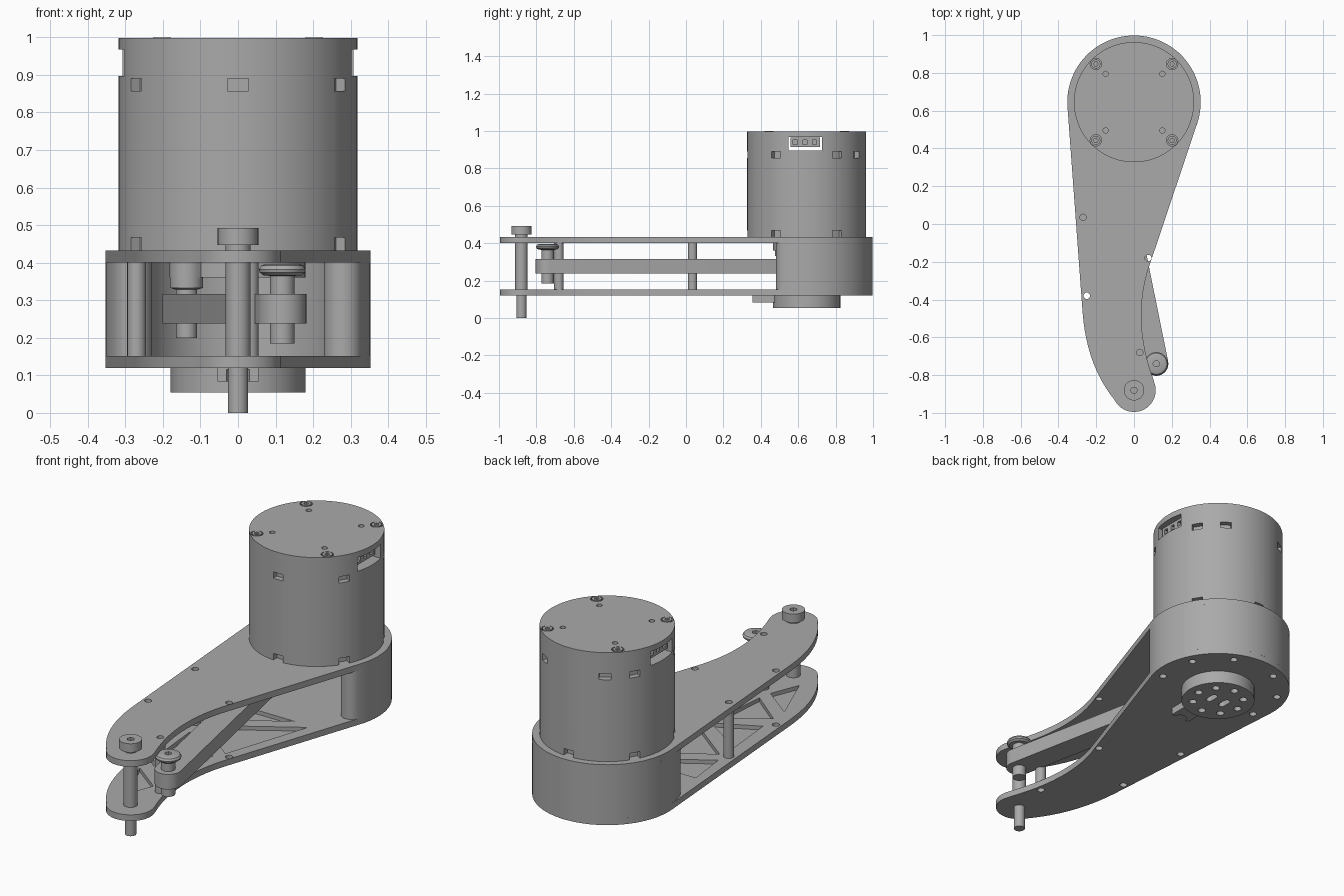
import bpy, bmesh
from math import sin, cos, radians, pi, atan2
from mathutils import Matrix, Vector

if "Cube" in bpy.data.objects:
    bpy.data.objects.remove(bpy.data.objects["Cube"])

grey = bpy.data.materials.new("plain grey")
grey.use_nodes = True
GREY = (0.4, 0.4, 0.4, 1)
grey.diffuse_color = GREY
grey.node_tree.nodes["Principled BSDF"].inputs["Base Color"].default_value = GREY

AXIS_Y = 0.645            # motor axis
MOTOR_R = 0.318
PIN = (0.118, -0.74)      # free end of the link
CRANK = (-0.137, 0.52)    # driven end of the link
TIP = (0, -0.88)


def arc(c, r, a0, a1, n):
    steps = [radians(a0 + (a1 - a0) * i / n) for i in range(n + 1)]
    return [(c[0] + r * cos(a), c[1] + r * sin(a)) for a in steps]


def circle(c, r, n=32):
    return arc(c, r, 0, 360, n)[:-1]


def bezier(a, b, c, n=12):
    a, b, c = Vector(a), Vector(b), Vector(c)
    ts = [i / n for i in range(n + 1)]
    return [tuple(a * (1 - t) ** 2 + b * 2 * t * (1 - t) + c * t * t) for t in ts]


def capsule(a, b, r):
    d = atan2(b[1] - a[1], b[0] - a[0]) * 180 / pi
    return arc(b, r, d - 90, d + 90, 16) + arc(a, r, d + 90, d + 270, 16)


def add_prism(bm, pts, z0, z1):
    low = [bm.verts.new((x, y, z0)) for x, y in pts]
    high = [bm.verts.new((x, y, z1)) for x, y in pts]
    faces = [bm.faces.new(low[::-1]), bm.faces.new(high)]
    for i in range(len(pts)):
        j = (i + 1) % len(pts)
        faces.append(bm.faces.new((low[i], low[j], high[j], high[i])))
    bmesh.ops.recalc_face_normals(bm, faces=faces)


def finish(name, bm):
    mesh = bpy.data.meshes.new(name)
    bm.to_mesh(mesh)
    bm.free()
    mesh.materials.append(grey)
    ob = bpy.data.objects.new(name, mesh)
    bpy.context.collection.objects.link(ob)
    return ob


def prisms(name, items):
    bm = bmesh.new()
    for pts, z0, z1 in items:
        add_prism(bm, pts, z0, z1)
    return finish(name, bm)


def lathe(name, c, profile, n=40):
    bm = bmesh.new()
    vs = [bm.verts.new((r, 0, z)) for r, z in profile]
    es = [bm.edges.new(p) for p in zip(vs, vs[1:])]
    bmesh.ops.spin(bm, geom=vs + es, axis=(0, 0, 1), cent=(0, 0, 0), angle=2 * pi, steps=n)
    bmesh.ops.remove_doubles(bm, verts=bm.verts, dist=1e-5)
    bmesh.ops.recalc_face_normals(bm, faces=bm.faces)
    bmesh.ops.translate(bm, verts=bm.verts, vec=(c[0], c[1], 0))
    return finish(name, bm)


def cut(ob, items):
    cutter = prisms("cutter", items)
    cutter.hide_render = True
    mod = ob.modifiers.new("cut", "BOOLEAN")
    mod.object, mod.operation, mod.solver = cutter, "DIFFERENCE", "EXACT"
    bpy.context.view_layer.objects.active = ob
    bpy.ops.object.modifier_apply(modifier=mod.name)
    bpy.data.objects.remove(cutter)


def box(x0, x1, y0, y1):
    return [(x0, y0), (x1, y0), (x1, y1), (x0, y1)]


def radial_box(angle, r, width, depth):
    m = Matrix.Rotation(radians(angle), 2)
    corners = box(r - depth, r + depth, -width / 2, width / 2)
    return [tuple(m @ Vector(p) + Vector((0, AXIS_Y))) for p in corners]


def ring(c, r, angles):
    return [(c[0] + r * cos(radians(a)), c[1] + r * sin(radians(a))) for a in angles]


axis = (0, AXIS_Y)

# Arm plates: large round end tapering to a hooked tip
outline = (arc(axis, 0.353, -19, 184, 56)
           + bezier((-0.272, -0.47), (-0.25, -0.75), (-0.104, -0.93))
           + arc(TIP, 0.115, 210, 370, 20)
           + bezier((0.105, -0.83), (-0.01, -0.52), (0.075, -0.24)))
posts = [(-0.27, 0.035), (0.03, -0.68)]
through = posts + [(0.075, -0.18), (-0.25, -0.38)]
top_plate = prisms("top_plate", [(outline, 0.401, 0.433)])
cut(top_plate, [(circle(p, 0.017, 20), 0.38, 0.45) for p in through])

bottom_plate = prisms("bottom_plate", [(outline, 0.12, 0.152)])
rim_holes = ring(axis, 0.3, [-15, 25, 65, 115, 155, 195])
cut(bottom_plate, [(circle(p, 0.018, 20), 0.1, 0.17) for p in through + rim_holes])

# Lightening pockets between diagonal ribs
pockets = [
    [(-0.28, 0.32), (0.1, 0.32), (-0.255, 0.1)],
    [(0.19, 0.3), (0.04, -0.16), (-0.22, 0.04)],
    [(-0.235, -0.06), (0.01, -0.22), (-0.21, -0.33)],
    [(0.01, -0.29), (-0.015, -0.58), (-0.2, -0.43)],
    [(-0.2, -0.52), (-0.03, -0.65), (-0.09, -0.8)],
]
cut(bottom_plate, [(p, 0.132, 0.2) for p in pockets])

# C-shaped housing wall with rounded ends, open to the front
ends = ring(axis, 0.302, [-22, 202])
wall = (arc(axis, 0.353, -22, 202, 64)
        + arc(ends[1], 0.051, 202, 382, 12)[1:]
        + arc(axis, 0.251, 202, -22, 48)[1:]
        + arc(ends[0], 0.051, 158, 338, 12)[1:-1])
prisms("housing_wall", [(wall, 0.152, 0.401)])

# Motor body with vent notches at both ends
body = prisms("motor_body", [(circle(axis, MOTOR_R, 72), 0.433, 0.89)])
cut(body, [(radial_box(a, MOTOR_R, 0.055, 0.03), 0.857, 0.92) for a in (31, 57, 123, 149, 211, 270, 329)]
    + [(radial_box(a, MOTOR_R, 0.055, 0.03), 0.42, 0.467) for a in (31, 90, 149, 211, 270, 329)])

# Motor cap with a connector window on each side, screws and small holes
cap = prisms("motor_cap", [(circle(axis, MOTOR_R, 72), 0.89, 0.998),
                           (circle(axis, 0.314, 72), 0.998, 1.005)])
screws = [(sx * 0.202, AXIS_Y + sy * 0.202) for sx in (-1, 1) for sy in (-1, 1)]
small = [(sx * 0.15, AXIS_Y + sy * 0.15) for sx in (-1, 1) for sy in (-1, 1)]
cut(cap, [(box(-0.4, 0.4, 0.548, 0.728), 0.897, 0.968)])
cut(cap, [(circle(p, 0.03, 24), 0.985, 1.02) for p in screws]
    + [(circle(p, 0.014, 16), 0.98, 1.02) for p in small])
for p in screws:
    head = prisms("cap_screw", [(circle(p, 0.024, 24), 0.98, 1.0)])
    cut(head, [(circle(p, 0.012, 6), 0.99, 1.02)])
connector = prisms("connector_block", [(box(-0.285, 0.285, 0.56, 0.716), 0.915, 0.966)])
cut(connector, [(box(s * 0.26, s * 0.3, y, y + w), 0.928, 0.953)
                for s in (-1, 1) for y, w in ((0.572, 0.025), (0.625, 0.022), (0.675, 0.022))])

# Output boss and index tab beneath the housing
boss = prisms("output_boss", [(circle(axis, 0.18, 56), 0.054, 0.12)])
cut(boss, [(circle(p, 0.019, 20), 0.04, 0.085) for p in ring(axis, 0.125, range(0, 360, 45))]
    + [(capsule((s * 0.04, AXIS_Y - 0.02), (s * 0.04, AXIS_Y + 0.02), 0.016), 0.04, 0.085) for s in (-1, 1)])
tab = prisms("index_tab", [(box(-0.054, 0.054, 0.355, 0.48), 0.083, 0.12)])
cut(tab, [(circle((0, 0.355), 0.03, 24), 0.07, 0.115)])

# Crank and link
prisms("crank_disc", [(circle(axis, 0.18, 48), 0.36, 0.401)])
prisms("crank_arm", [(capsule(axis, CRANK, 0.045), 0.361, 0.4)])
lathe("crank_screw", CRANK, [(0, 0.2), (0.028, 0.2), (0.028, 0.328), (0.044, 0.333), (0.044, 0.361), (0, 0.361)])
prisms("link", [(capsule(PIN, CRANK, 0.064), 0.238, 0.316)])
pin = lathe("link_pin", PIN, [(0, 0.185), (0.033, 0.185), (0.033, 0.365), (0.05, 0.366), (0.06, 0.374),
                              (0.062, 0.382), (0.056, 0.392), (0.046, 0.396), (0, 0.396)])
cut(pin, [(circle(PIN, 0.018, 6), 0.38, 0.42)])

# Tip shaft with socket head, and the spacer posts
shaft = lathe("tip_shaft", TIP, [(0, 0), (0.027, 0), (0.027, 0.12), (0.033, 0.12), (0.033, 0.447),
                                 (0.054, 0.447), (0.054, 0.492), (0, 0.492)])
cut(shaft, [(circle(TIP, 0.018, 6), 0.465, 0.52)])
for p in posts:
    prisms("spacer_post", [(circle(p, 0.025, 24), 0.152, 0.401)])

# Smooth round surfaces, keep edges sharp
bpy.ops.object.select_all(action="DESELECT")
for ob in bpy.context.scene.objects:
    if ob.type == "MESH" and grey.name in ob.data.materials:
        ob.select_set(True)
        bpy.context.view_layer.objects.active = ob
bpy.ops.object.shade_smooth_by_angle(angle=radians(30))
